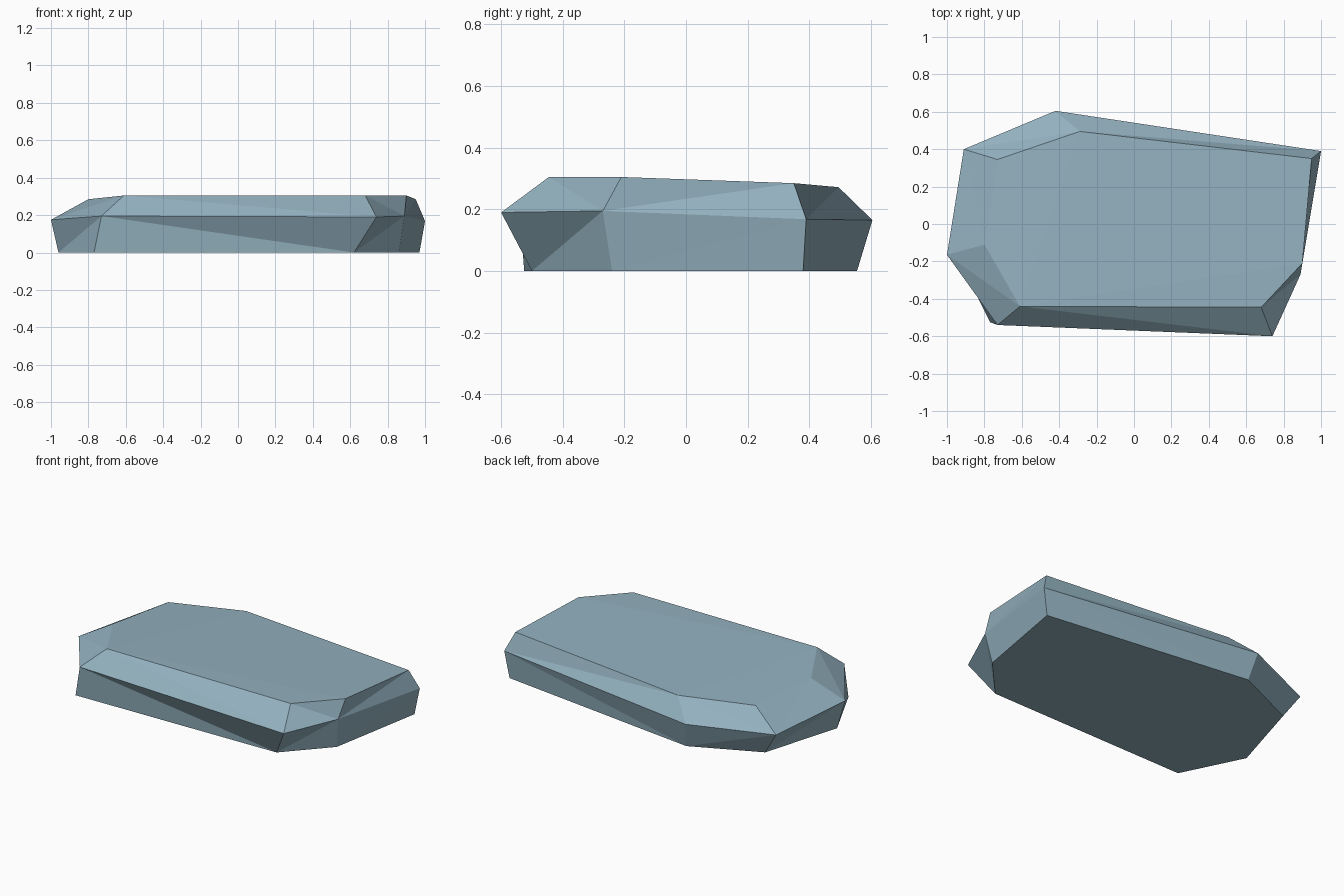
import bpy
import bmesh

default_cube = bpy.data.objects.get("Cube")
if default_cube:
    bpy.data.objects.remove(default_cube, do_unlink=True)


def make_material(name, colour):
    material = bpy.data.materials.new(name)
    material.use_nodes = True
    material.diffuse_color = colour
    material.node_tree.nodes["Principled BSDF"].inputs["Base Color"].default_value = colour
    return material


# Outlines of the slab, all starting at the front right corner and running
# anticlockwise: flat base, widest girdle, bevelled top
base_outline = [(-.77, -.525, 0), (.62, -.5, 0), (.86, -.24, 0), (.97, .38, 0),
                (-.39, .555, 0), (-.81, .365, 0), (-.96, -.14, 0)]
girdle_outline = [(-.73, -.54, .195), (.74, -.6, .19), (.89, -.27, .195), (1, .39, .168),
                  (-.42, .605, .165), (-.91, .4, .15), (-1, -.165, .175)]
top_outline = [(-.61, -.44, .305), (.68, -.445, .305), (.9, -.21, .305), (.95, .35, .285),
               (-.29, .495, .272), (-.73, .345, .268), (-.8, -.11, .285)]


def bridge(bm, lower, upper, creases):
    """Join two rings with triangles; '/' rises along the ring, '\\' falls."""
    for i, crease in enumerate(creases):
        j = (i + 1) % len(lower)
        if crease == "/":
            bm.faces.new((lower[i], lower[j], upper[j]))
            bm.faces.new((lower[i], upper[j], upper[i]))
        else:
            bm.faces.new((lower[i], lower[j], upper[i]))
            bm.faces.new((lower[j], upper[j], upper[i]))


def build_rock():
    bm = bmesh.new()
    base, girdle, top = ([bm.verts.new(point) for point in outline]
                         for outline in (base_outline, girdle_outline, top_outline))

    # Undercut lower sides and sloping upper sides
    bridge(bm, base, girdle, "\\//\\///")
    bridge(bm, girdle, top, "\\\\//\\//")

    # Flat underside, and a gently faceted top fanned from its front corner
    bm.faces.new(base[::-1])
    for near, far in zip(top[1:-1], top[2:]):
        bm.faces.new((top[0], near, far))

    bmesh.ops.recalc_face_normals(bm, faces=bm.faces[:])
    mesh = bpy.data.meshes.new("flat_rock")
    bm.to_mesh(mesh)
    bm.free()
    return mesh


rock = bpy.data.objects.new("flat_rock", build_rock())
rock.data.materials.append(make_material("blue grey stone", (.29, .44, .52, 1)))
bpy.context.collection.objects.link(rock)
